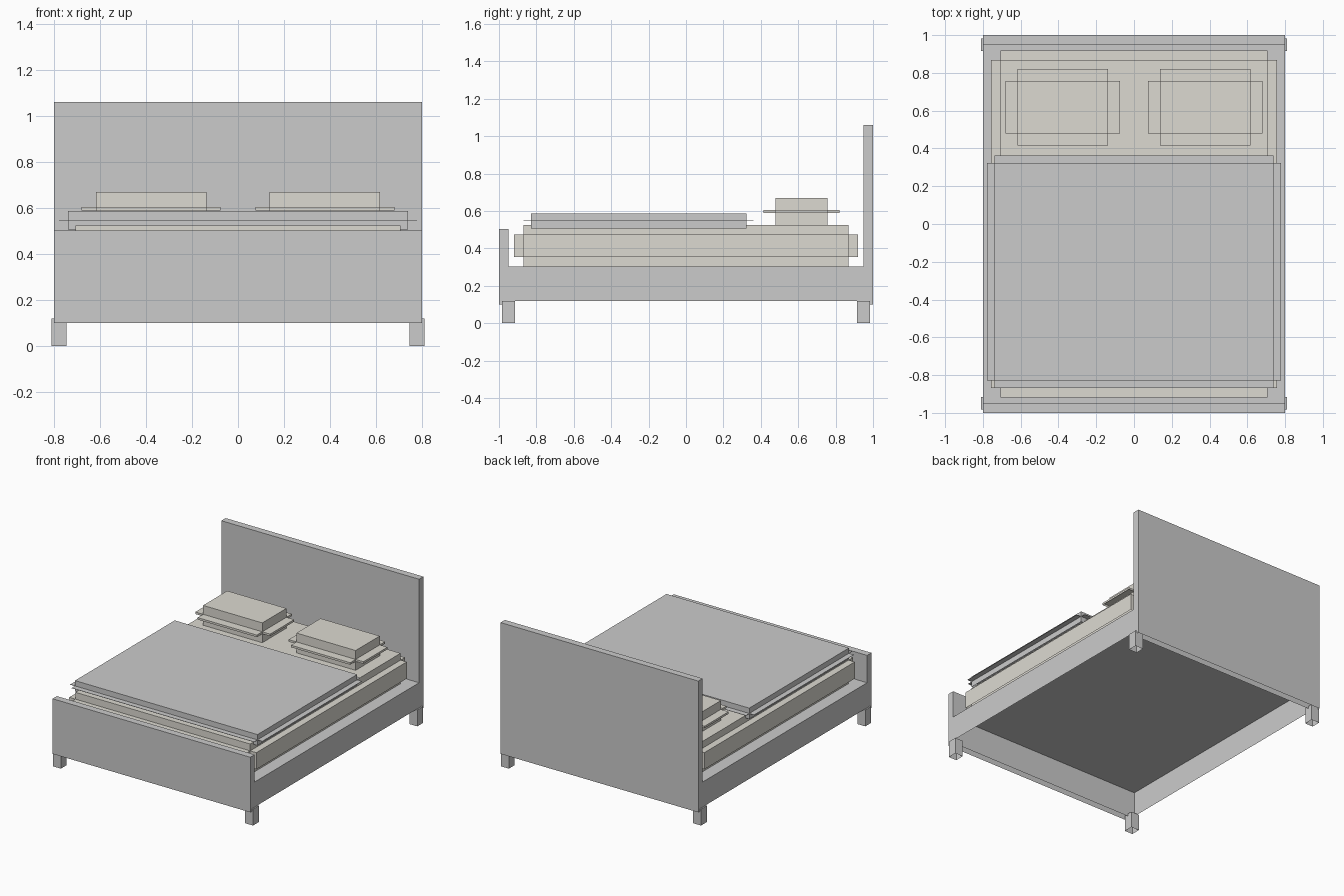
import bpy
import bmesh

if "Cube" in bpy.data.objects:
    bpy.data.objects.remove(bpy.data.objects["Cube"])

linen = bpy.data.materials.new("linen")
linen.diffuse_color = (0.72, 0.70, 0.64, 1)
linen.use_nodes = True
linen.node_tree.nodes["Principled BSDF"].inputs["Base Color"].default_value = linen.diffuse_color


def build(name, boxes, mat=None):
    """One object from boxes (x0, x1, y0, y1, z0, z1), each open underneath."""
    bm = bmesh.new()
    for x0, x1, y0, y1, z0, z1 in boxes:
        verts = bmesh.ops.create_cube(bm, size=1)["verts"]
        for v in verts:
            v.co.x = x1 if v.co.x > 0 else x0
            v.co.y = y1 if v.co.y > 0 else y0
            v.co.z = z1 if v.co.z > 0 else z0
        bottom = set(sorted(verts, key=lambda v: v.co.z)[:4])
        faces = {f for v in verts for f in v.link_faces}
        bmesh.ops.delete(bm, geom=[f for f in faces if set(f.verts) == bottom],
                         context='FACES_ONLY')
    mesh = bpy.data.meshes.new(name)
    bm.to_mesh(mesh)
    bm.free()
    obj = bpy.data.objects.new(name, mesh)
    bpy.context.collection.objects.link(obj)
    if mat:
        mesh.materials.append(mat)
    return obj


def cushion(name, x0, x1, y0, y1, z0, z1, r, rz, mat=None):
    """Stepped cushion: three crossing boxes, each inset in two directions."""
    build(name, [
        (x0 + r, x1 - r, y0 + r, y1 - r, z0, z1),
        (x0, x1, y0 + r, y1 - r, z0 + rz, z1 - rz),
        (x0 + r, x1 - r, y0, y1, z0 + rz, z1 - rz),
    ], mat)


# Frame
build("headboard", [(-0.8, 0.8, 0.95, 1.0, 0.10, 1.06)])
build("footboard", [(-0.8, 0.8, -1.0, -0.95, 0.10, 0.503)])
build("bed_base", [(-0.8, 0.8, -1.0, 1.0, 0.12, 0.303)])

# Legs at the four corners
for sx, xn in ((-1, "left"), (1, "right")):
    for sy, yn in ((-1, "front"), (1, "back")):
        xs = sorted((sx * 0.745, sx * 0.81))
        ys = sorted((sy * 0.915, sy * 0.983))
        build(f"{yn}_{xn}_leg", [(*xs, *ys, 0.0, 0.12)])

# Bedding
cushion("mattress", -0.757, 0.757, -0.919, 0.919, 0.303, 0.525, 0.05, 0.05, linen)
cushion("blanket", -0.777, 0.777, -0.868, 0.362, 0.507, 0.587, 0.039, 0.039)

# Pillows
for s, n in ((-1, "left"), (1, "right")):
    xs = sorted((s * 0.075, s * 0.68))
    cushion(f"{n}_pillow", *xs, 0.415, 0.82, 0.525, 0.67, 0.063, 0.065, linen)
